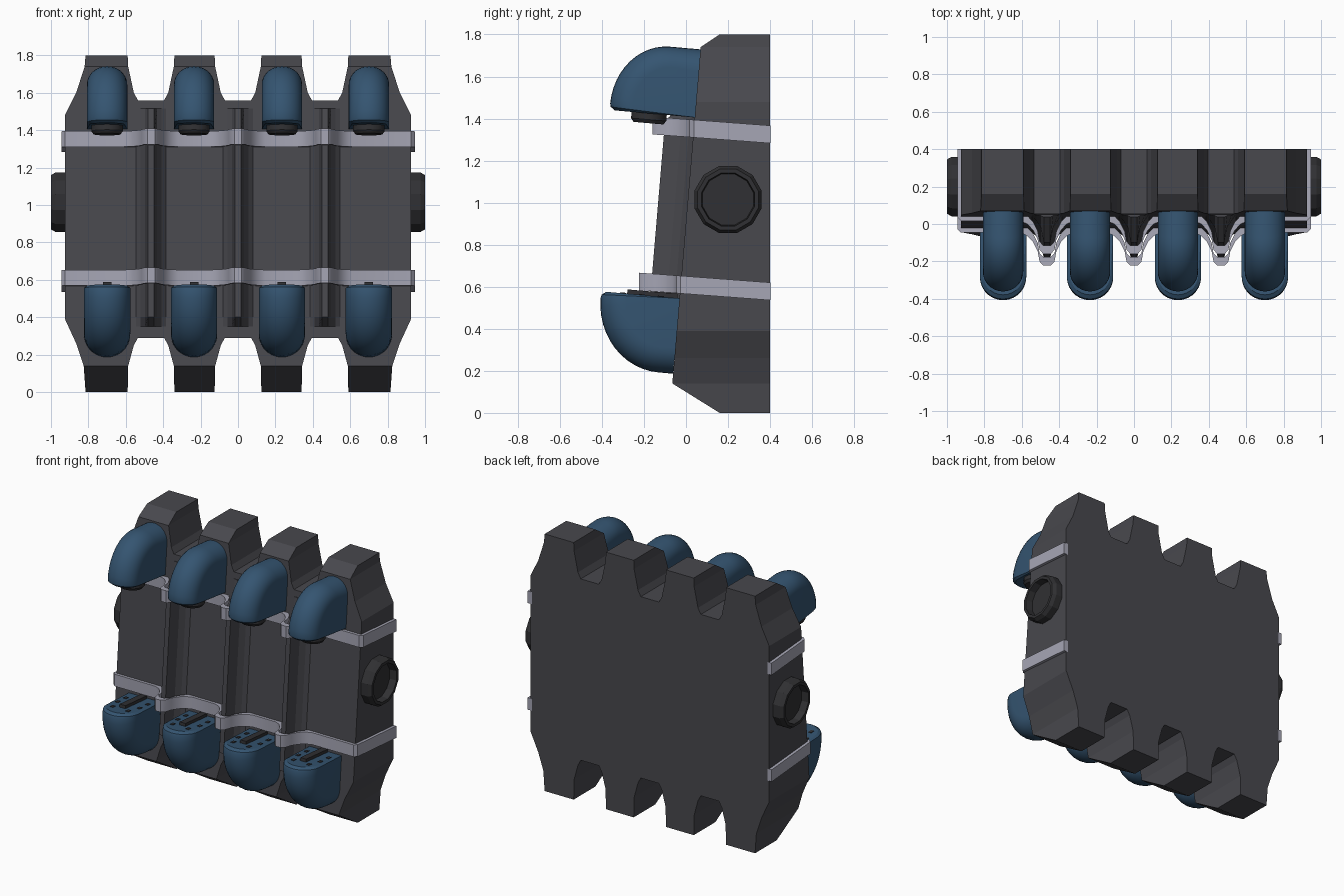
import bpy, bmesh, math
from mathutils import Vector, Matrix

if "Cube" in bpy.data.objects:
    bpy.data.objects.remove(bpy.data.objects["Cube"])


def material(name, r, g, b):
    m = bpy.data.materials.new(name)
    m.diffuse_color = (r, g, b, 1)
    m.use_nodes = True
    m.node_tree.nodes["Principled BSDF"].inputs["Base Color"].default_value = m.diffuse_color
    return m


GREY = material("dark_grey", 0.065, 0.065, 0.075)
BLACK = material("near_black", 0.03, 0.03, 0.033)
METAL = material("pale_metal", 0.38, 0.38, 0.46)
BLUE = material("blue", 0.035, 0.09, 0.165)
COLUMNS = (-0.70, -0.235, 0.235, 0.70)
RIBS = (-0.465, 0.0, 0.465)


def face_y(z):
    """y of the leaning front face"""
    return -0.077 + 0.0844 * z


def finish(name, bm, mat, smooth=None):
    bmesh.ops.remove_doubles(bm, verts=bm.verts, dist=1e-5)
    bmesh.ops.recalc_face_normals(bm, faces=bm.faces)
    me = bpy.data.meshes.new(name)
    bm.to_mesh(me)
    bm.free()
    me.materials.append(mat)
    ob = bpy.data.objects.new(name, me)
    bpy.context.collection.objects.link(ob)
    if smooth:
        bpy.ops.object.select_all(action='DESELECT')
        ob.select_set(True)
        bpy.context.view_layer.objects.active = ob
        bpy.ops.object.shade_smooth_by_angle(angle=math.radians(smooth))
    return ob


def loft(name, sections, mat, smooth=None):
    """Join closed sections into a capped solid"""
    bm = bmesh.new()
    rings = [[bm.verts.new(p) for p in s] for s in sections]
    n = len(rings[0])
    for a, b in zip(rings, rings[1:]):
        for i in range(n):
            j = (i + 1) % n
            bm.faces.new((a[i], a[j], b[j], b[i]))
    bm.faces.new(rings[0])
    bm.faces.new(rings[-1])
    return finish(name, bm, mat, smooth)


# Main block: front outline extruded, then trimmed by the leaning front and chamfers
def edge_outline(tip, mid_a, mid_b, floor, outer):
    """Scalloped top or bottom edge, left to right"""
    half = list(outer) + [(-0.815, tip), (-0.59, tip), (-0.587, mid_a), (-0.557, mid_b),
                          (-0.535, floor), (-0.395, floor), (-0.373, mid_b), (-0.343, mid_a),
                          (-0.34, tip), (-0.125, tip), (-0.122, mid_a), (-0.092, mid_b),
                          (-0.07, floor)]
    return half + [(-x, z) for x, z in reversed(half)]


top = edge_outline(1.80, 1.74, 1.60, 1.56, [(-0.925, 1.48), (-0.865, 1.60), (-0.82, 1.74)])
low = edge_outline(0.0, 0.14, 0.25, 0.29, [(-0.925, 0.39), (-0.865, 0.26), (-0.825, 0.14)])
bm = bmesh.new()
back = bm.faces.new([bm.verts.new((x, 0.40, z)) for x, z in top + low[::-1]])
new = bmesh.ops.extrude_face_region(bm, geom=[back])["geom"]
bmesh.ops.translate(bm, vec=(0, -0.7, 0), verts=[g for g in new if isinstance(g, bmesh.types.BMVert)])
if not any(all(abs(v.co.y - 0.40) < 1e-6 for v in f.verts) for f in bm.faces):
    bm.faces.new([v for v in bm.verts if abs(v.co.y - 0.40) < 1e-6])
for point, normal in (((0, face_y(0), 0), (0, -1, 0.0844)),
                      ((0, 0.16, 1.80), (0, -0.06, 0.09)),
                      ((0, 0.16, 0.0), (0, -0.14, -0.225))):
    cut = bmesh.ops.bisect_plane(bm, geom=bm.verts[:] + bm.edges[:] + bm.faces[:], plane_co=point,
                                 plane_no=Vector(normal).normalized(), clear_outer=True)["geom_cut"]
    bmesh.ops.edgenet_fill(bm, edges=[e for e in cut if isinstance(e, bmesh.types.BMEdge)])
finish("main_block", bm, GREY)

# Flared vertical ribs between the columns
flare = [(-0.08, -0.03), (-0.08, 0.0), (-0.057, 0.022), (-0.033, 0.06), (-0.017, 0.14)]
flare += [(-x, d) for x, d in reversed(flare)]
for rx in RIBS:
    loft("rib", [[(rx + x, face_y(z) - (d * s if d > 0 else d), z) for x, d in flare]
                 for z, s in ((0.35, 0.1), (0.40, 1), (1.39, 1), (1.515, 0.1))], GREY)

# Metal straps that wrap the sides and ride over the ribs
bump = [(-0.145, 0.02), (-0.105, 0.038), (-0.075, 0.07), (-0.05, 0.12), (-0.04, 0.175), (-0.02, 0.197)]
bump += [(-x, d) for x, d in reversed(bump)]
for name, front_z in (("upper_strap", 1.352), ("lower_strap", 0.61)):
    y0 = face_y(front_z)
    path = [(-0.945, 0.402), (-0.945, y0), (-0.925, y0 - 0.02)]
    for rx in RIBS:
        path += [(rx + x, y0 - d) for x, d in bump]
    path += [(0.925, y0 - 0.02), (0.945, y0), (0.945, 0.402)]
    sections = []
    for i, (x, y) in enumerate(path):
        if i in (0, len(path) - 1):
            inner = (x * 0.965, y)
        else:
            inner = (x * 0.965 if abs(x) > 0.9 else x, y + 0.045)
        sections.append([(px, py, front_z - 0.075 * (py - y0) + h)
                         for (px, py), h in (((x, y), -0.042), ((x, y), 0.042),
                                             (inner, 0.042), (inner, -0.042))])
    loft(name, sections, METAL, 35)


# Elbow-shaped pods: arch section fanned around the hinge line at the block
def pod(name, cx, hinge, up, half_w, reach, height, flat):
    u = Vector((0, -0.996, 0.088))
    v = Vector((0, 0.088, 0.996)) * up
    outline = [(reach - 0.025, 0.0, half_w - 0.015), (reach - 0.004, 0.015, half_w),
               (reach, 0.03, half_w)]
    for i in range(1, 13):
        a = math.radians(7.5 * i)
        outline.append((flat + (reach - flat) * math.cos(a),
                        0.03 + (height - 0.03) * math.sin(a), half_w))
    outline.append((0, height, half_w))
    sections = []
    for a, b, w in outline:
        p = u * a + v * b
        r, d = p.length, p.normalized()
        arch = [(-w, 0)] + [(-w * math.cos(t), r - w + w * math.sin(t))
                            for t in (math.pi * k / 14 for k in range(15))] + [(w, 0)]
        sections.append([Vector((cx + x, *hinge)) + d * s for x, s in arch])
    # every section shares one hinge line, so the inner side closes up
    for s in sections:
        s[0], s[-1] = Vector((cx - half_w, *hinge)), Vector((cx + half_w, *hinge))
    loft(name, sections, BLUE, 32)


def block(name, centre, size, mat, tilt=-5):
    bm = bmesh.new()
    bmesh.ops.create_cube(bm, size=1, matrix=Matrix.Translation(centre)
                          @ Matrix.Rotation(math.radians(tilt), 4, 'X') @ Matrix.Diagonal((*size, 1)))
    return finish(name, bm, mat)


def disc(name, centre, rot, levels, mat, sides):
    """Turned part: levels are (radius, height) from bottom to top"""
    m = Matrix.Translation(centre) @ rot
    loft(name, [[m @ Vector((r * math.cos(a), r * math.sin(a), h))
                 for a in (math.tau * (k + 0.5) / sides for k in range(sides))]
                for r, h in levels], mat, 25)


lean = Matrix.Rotation(math.radians(-5), 4, 'X')
for cx in COLUMNS:
    pod("upper_pod", cx, (0.045, 1.405), 1, 0.108, 0.41, 0.325, 0.15)
    disc("upper_pod_nozzle", (cx, -0.175, 1.425), lean,
         [(0.072, -0.047), (0.085, -0.03), (0.085, 0.02)], BLACK, 20)
    pod("lower_pod", cx, (-0.03, 0.545), -1, 0.124, 0.375, 0.36, 0.07)
    # inlaid bar and small vents on the lower pod's flat top
    block("lower_pod_bar", (cx, -0.16, 0.562), (0.045, 0.24, 0.03), BLACK)
    for sx in (-1, 1):
        for y in (-0.12, -0.21, -0.30):
            x = cx + sx * (0.085 if y > -0.25 else 0.06)
            block("lower_pod_vent", (x, y, 0.5415 - 0.088 * (y + 0.03)), (0.022, 0.03, 0.014), BLACK)

# Side ports with a recessed centre
for s in (-1, 1):
    disc("side_port", (s * 0.90, 0.2, 1.015), Matrix.Rotation(s * math.pi / 2, 4, 'Y'),
         [(0.165, 0), (0.165, 0.075), (0.15, 0.10), (0.13, 0.10), (0.125, 0.05)], BLACK, 12)
